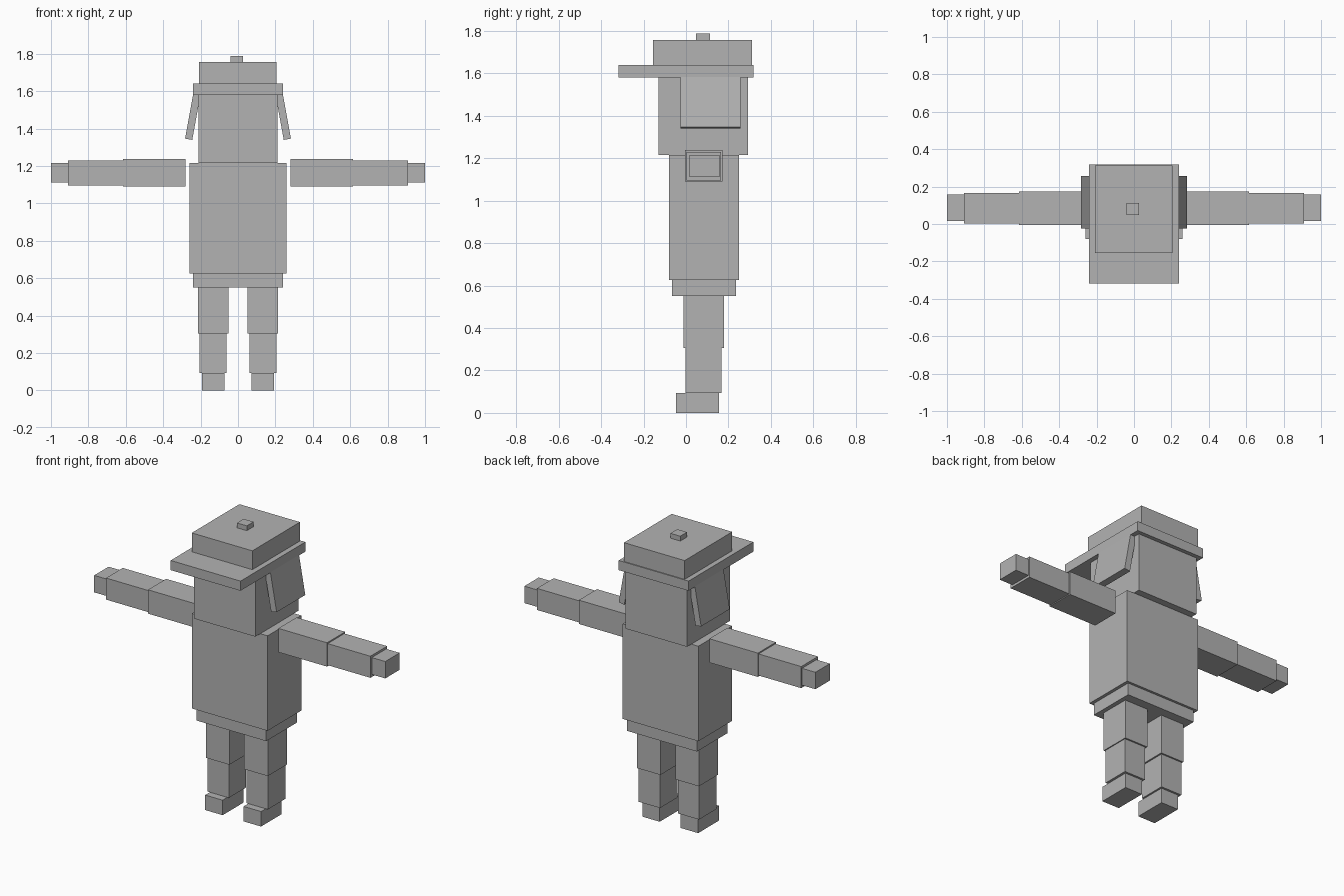
import bpy
import bmesh
import math
from mathutils import Matrix, Vector

cube = bpy.data.objects.get("Cube")
if cube:
    bpy.data.objects.remove(cube, do_unlink=True)

# Single plain grey for the whole figure
GREY = (0.45, 0.45, 0.45, 1.0)
grey = bpy.data.materials.new("plain grey")
grey.use_nodes = True
grey.diffuse_color = GREY
grey.node_tree.nodes["Principled BSDF"].inputs["Base Color"].default_value = GREY


def block(name, x, y, z, tilt=0.0):
    """Flat-faced box from (min, max) ranges, tilted about the y axis."""
    size = Vector([r[1] - r[0] for r in (x, y, z)])
    centre = Vector([(r[0] + r[1]) / 2 for r in (x, y, z)])
    bm = bmesh.new()
    bmesh.ops.create_cube(bm, size=1.0, matrix=Matrix.Diagonal(size).to_4x4())
    mesh = bpy.data.meshes.new(name)
    bm.to_mesh(mesh)
    bm.free()
    mesh.materials.append(grey)
    obj = bpy.data.objects.new(name, mesh)
    obj.location = centre
    obj.rotation_euler.y = math.radians(tilt)
    bpy.context.collection.objects.link(obj)
    return obj


# Trunk, head and cap
block("pelvis", (-0.24, 0.24), (-0.066, 0.235), (0.55, 0.625))
block("torso", (-0.26, 0.26), (-0.081, 0.25), (0.625, 1.215))
block("head", (-0.212, 0.21), (-0.13, 0.293), (1.215, 1.58))
block("cap_brim", (-0.24, 0.24), (-0.318, 0.318), (1.58, 1.64))
block("cap_crown", (-0.209, 0.207), (-0.155, 0.312), (1.64, 1.757))
block("cap_button", (-0.04, 0.028), (0.047, 0.113), (1.757, 1.787))

# Paired parts: name, x range on the left side, y range, z range, tilt
PAIRED = [
    ("ear_flap", (0.222, 0.261), (-0.025, 0.256), (1.341, 1.591), -10.3),
    ("upper_arm", (0.281, 0.615), (-0.005, 0.173), (1.09, 1.238), 0),
    ("forearm", (0.615, 0.908), (0.002, 0.166), (1.096, 1.23), 0),
    ("hand", (0.908, 1.0), (0.017, 0.158), (1.111, 1.216), 0),
    ("thigh", (0.051, 0.213), (-0.012, 0.178), (0.305, 0.55), 0),
    ("shin", (0.061, 0.207), (-0.002, 0.168), (0.093, 0.305), 0),
    ("foot", (0.072, 0.192), (-0.048, 0.155), (0.0, 0.093), 0),
]
for name, x, y, z, tilt in PAIRED:
    block("left_" + name, x, y, z, tilt)
    block("right_" + name, (-x[1], -x[0]), y, z, -tilt)
